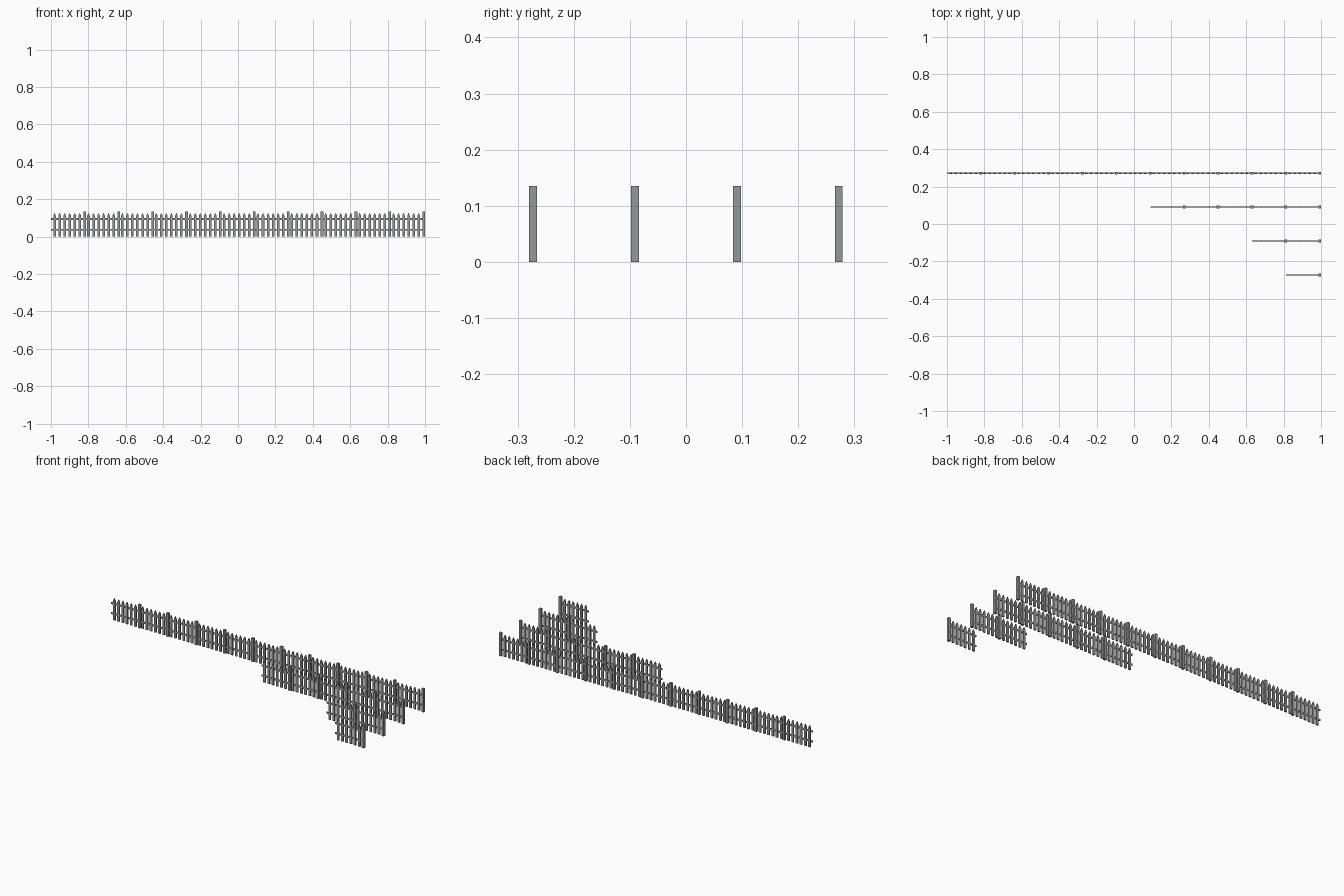
import bpy, bmesh

if "Cube" in bpy.data.objects:
    bpy.data.objects.remove(bpy.data.objects["Cube"])

PITCH = 0.1812        # length of one fence section
POST = 0.0142         # square post width
POST_H = 0.135
PICKETS = 6
PICKET_W = 0.0135
STEP = 0.0269         # picket spacing

paint = bpy.data.materials.new("dark_grey")
paint.diffuse_color = (0.29, 0.32, 0.31, 1)
paint.use_nodes = True
paint.node_tree.nodes["Principled BSDF"].inputs["Base Color"].default_value = paint.diffuse_color


def prism(bm, outline, y, depth):
    """Extrude an (x, z) outline along y, centred on y."""
    vs = [bm.verts.new((x, y - depth / 2, z)) for x, z in outline]
    face = bm.faces.new(vs)
    out = bmesh.ops.extrude_face_region(bm, geom=[face])
    moved = [v for v in out["geom"] if isinstance(v, bmesh.types.BMVert)]
    bmesh.ops.translate(bm, verts=moved, vec=(0, depth, 0))


def rect(x0, x1, z0, z1):
    return [(x0, z0), (x1, z0), (x1, z1), (x0, z1)]


def finish(bm, name):
    bmesh.ops.recalc_face_normals(bm, faces=bm.faces[:])
    mesh = bpy.data.meshes.new(name)
    bm.to_mesh(mesh)
    bm.free()
    mesh.materials.append(paint)
    obj = bpy.data.objects.new(name, mesh)
    bpy.context.collection.objects.link(obj)


def fence(row, y, sections):
    posts, rails, pickets = bmesh.new(), bmesh.new(), bmesh.new()
    for s in range(sections):
        px = 1 - POST / 2 - s * PITCH
        # square post at the right end of the section
        prism(posts, rect(px - POST / 2, px + POST / 2, 0, POST_H), y, POST)
        # two rails running left from the post
        for z in (0.037, 0.095):
            left = max(px - PITCH, -1)
            prism(rails, rect(left, px - POST / 2, z - 0.005, z + 0.005), y, 0.005)
        # pointed pickets
        for i in range(1, PICKETS + 1):
            x, h = px - i * STEP, PICKET_W / 2
            prism(pickets, [(x - h, 0.001), (x + h, 0.001), (x + h, 0.112),
                            (x, 0.127), (x - h, 0.112)], y, 0.0075)
    finish(posts, f"posts_{row}")
    finish(rails, f"rails_{row}")
    finish(pickets, f"pickets_{row}")


# four fence runs of growing length, aligned at the right end
for row, (y, n) in enumerate([(-0.2725, 1), (-0.091, 2), (0.0908, 5), (0.2722, 11)]):
    fence(row + 1, y, n)
